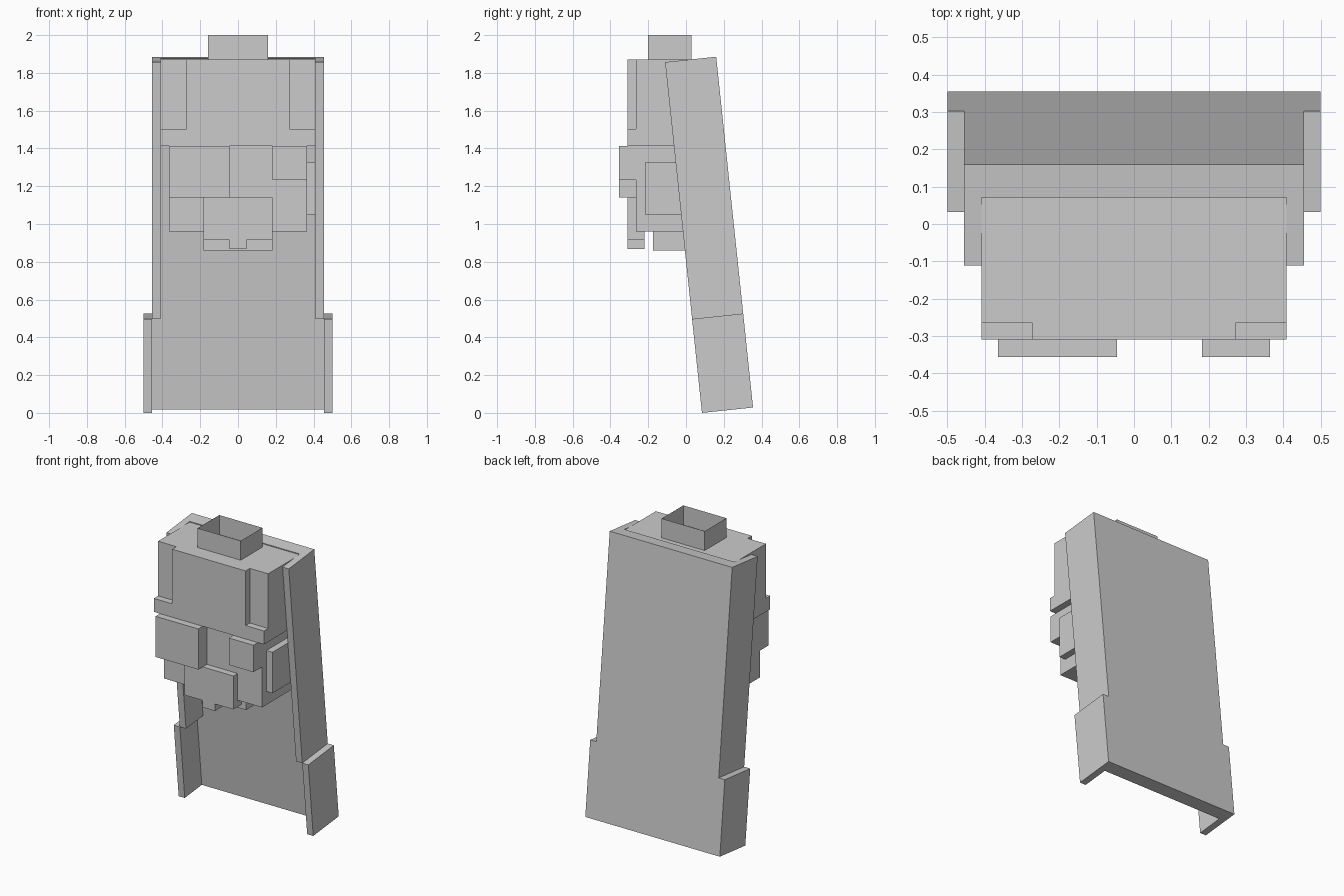
import bpy, bmesh, math
from mathutils import Matrix

if "Cube" in bpy.data.objects:
    bpy.data.objects.remove(bpy.data.objects["Cube"])


def finish(name, bm):
    bmesh.ops.recalc_face_normals(bm, faces=bm.faces)
    mesh = bpy.data.meshes.new(name)
    bm.to_mesh(mesh)
    bm.free()
    obj = bpy.data.objects.new(name, mesh)
    bpy.context.collection.objects.link(obj)
    return obj


def prism(name, outline, start, end, capped=True):
    """Extrude start/end copies of an outline; each outline point goes through start() and end()."""
    bm = bmesh.new()
    a = [bm.verts.new(start(p)) for p in outline]
    b = [bm.verts.new(end(p)) for p in outline]
    n = len(outline)
    for i in range(n):
        j = (i + 1) % n
        bm.faces.new((a[i], a[j], b[j], b[i]))
    if capped:
        bm.faces.new(a)
        bm.faces.new(b)
    return finish(name, bm)


def along_z(name, outline, z0, z1, capped=True):
    return prism(name, outline, lambda p: (p[0], p[1], z0), lambda p: (p[0], p[1], z1), capped)


def along_y(name, outline, y0, y1):
    return prism(name, outline, lambda p: (p[0], y0, p[1]), lambda p: (p[0], y1, p[1]))


def rect(a0, a1, b0, b1):
    return [(a0, b0), (a1, b0), (a1, b1), (a0, b1)]


def box(name, x, y, z):
    return along_z(name, rect(*x, *y), *z)


# Cape: two U-shaped sections, leaning back 6 degrees from the lower back edge
def u_shape(outer, inner):
    depth, back = -0.272, -0.09
    return [(-outer, 0), (outer, 0), (outer, depth), (inner, depth),
            (inner, back), (-inner, back), (-inner, depth), (-outer, depth)]


lean = Matrix.Translation((0, 0.355, 0.0285)) @ Matrix.Rotation(math.radians(6), 4, 'X')
for part in (along_z("cape_lower", u_shape(0.5, 0.455), 0, 0.5),
             along_z("cape_upper", u_shape(0.455, 0.409), 0.5, 1.867)):
    part.matrix_world = lean

# Helmet: main block, raised front layer with a wide brow band, open crest tube
box("helmet", (-0.409, 0.409), (-0.264, 0.1), (1.413, 1.87))
along_y("helmet_front", [(-0.409, 1.413), (0.409, 1.413), (0.409, 1.503), (0.273, 1.503),
                         (0.273, 1.87), (-0.273, 1.87), (-0.273, 1.503), (-0.409, 1.503)],
        -0.309, -0.264)
along_z("helmet_crest", rect(-0.16, 0.16, -0.2, 0.03), 1.87, 2.0, capped=False)

# Face and neck
box("face", (-0.364, 0.364), (-0.264, 0.1), (0.96, 1.413))
box("neck", (-0.182, 0.182), (-0.175, 0.005), (0.86, 0.96))

# Face details
box("visor_panel", (-0.364, -0.046), (-0.356, -0.264), (1.14, 1.413))
box("cheek_panel", (0.182, 0.364), (-0.356, -0.264), (1.232, 1.413))
box("ear_pad", (0.364, 0.409), (-0.218, 0.05), (1.05, 1.325))

# Chin guard with a small central tip
along_y("chin_guard", [(-0.182, 1.14), (-0.182, 0.915), (-0.046, 0.915), (-0.046, 0.868),
                       (0.046, 0.868), (0.046, 0.915), (0.182, 0.915), (0.182, 1.14)],
        -0.309, -0.22)
